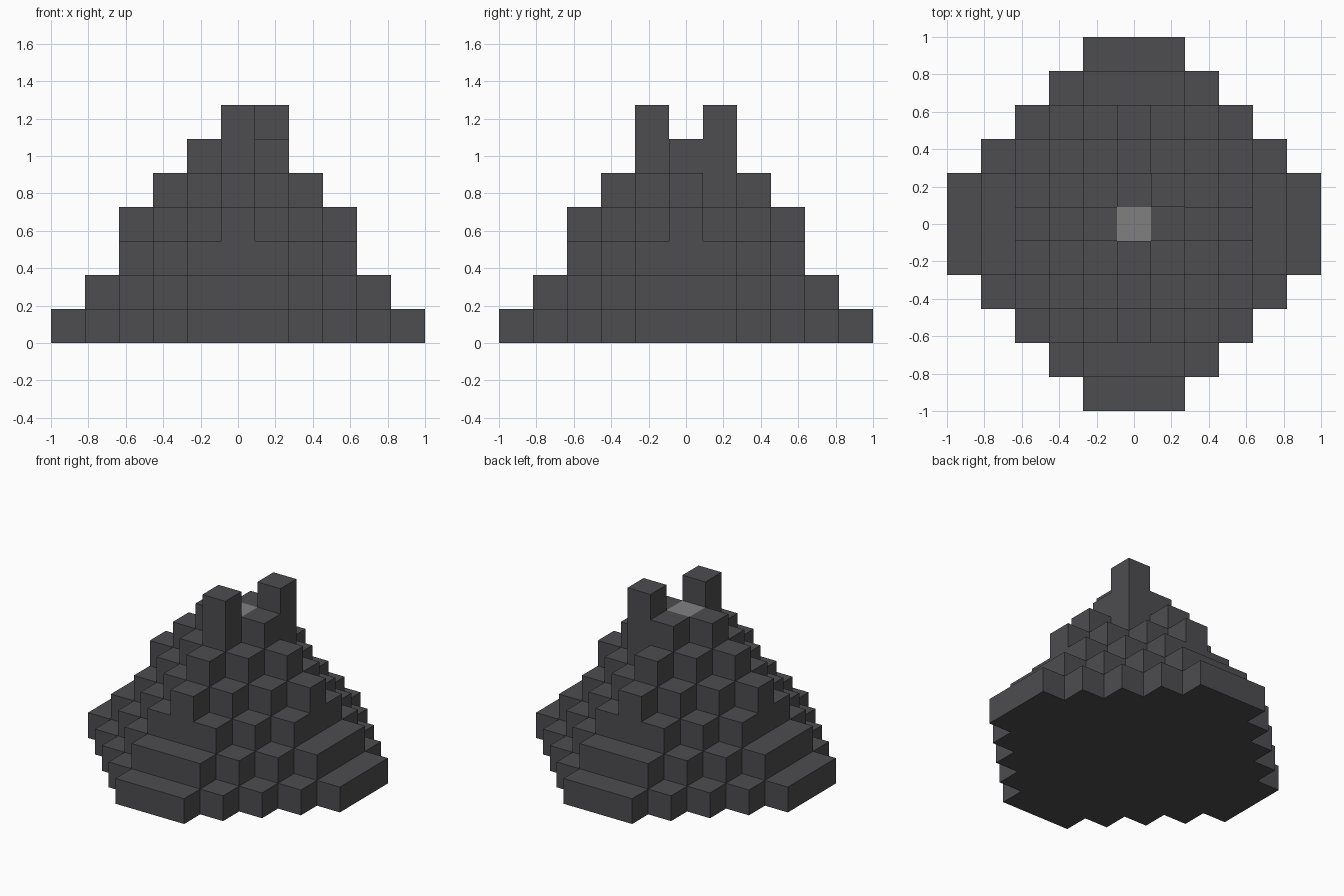
import bpy
import bmesh
from mathutils import Vector

if "Cube" in bpy.data.objects:
    bpy.data.objects.remove(bpy.data.objects["Cube"], do_unlink=True)

CELL = 2 / 11
AXES = [Vector(v) for v in ((1, 0, 0), (0, 1, 0), (0, 0, 1))]


def material(name, color):
    mat = bpy.data.materials.new(name)
    mat.use_nodes = True
    mat.diffuse_color = color
    mat.node_tree.nodes["Principled BSDF"].inputs["Base Color"].default_value = color
    return mat


def tier(level, radius, reach):
    """Cells of one layer: a diamond of given reach, clipped to a square radius."""
    span = range(-radius, radius + 1)
    return {(i, j, level) for i in span for j in span if abs(i) + abs(j) <= reach}


def build(name, cells, solid, mat):
    """Mesh the cells, leaving out faces that touch another solid cell."""
    bm = bmesh.new()
    for cell in sorted(cells):
        center = Vector(cell) + Vector((0, 0, 0.5))
        for a in range(3):
            for sign in (-1, 1):
                n = AXES[a] * sign
                if tuple(int(c) for c in Vector(cell) + n) in solid:
                    continue
                u = AXES[(a + 1) % 3] / 2
                v = AXES[(a + 2) % 3] * sign / 2
                mid = center + n / 2
                corners = (mid - u - v, mid + u - v, mid + u + v, mid - u + v)
                bm.faces.new([bm.verts.new(c * CELL) for c in corners])
    bmesh.ops.remove_doubles(bm, verts=bm.verts, dist=CELL / 100)
    mesh = bpy.data.meshes.new(name)
    bm.to_mesh(mesh)
    bm.free()
    mesh.materials.append(mat)
    obj = bpy.data.objects.new(name, mesh)
    bpy.context.collection.objects.link(obj)
    return obj


rock = material("dark rock", (0.075, 0.075, 0.081, 1))
ash = material("grey ash", (0.216, 0.216, 0.216, 1))

# Stepped mound: (square radius, diamond reach) for each layer
mound = set()
for level, (radius, reach) in enumerate([(5, 6), (4, 5), (3, 4), (3, 3), (2, 2), (1, 1)]):
    mound |= tier(level, radius, reach)

# Vent at the centre of the summit, and the two spires beside it
vent = {(0, 0, 5)}
front_spire = {(0, -1, 6)}
back_spire = {(1, 1, 5), (1, 1, 6)}
mound -= vent
solid = mound | vent | front_spire | back_spire

build("stepped_mound", mound, solid, rock)
build("front_spire", front_spire, solid, rock)
build("back_spire", back_spire, solid, rock)
build("summit_vent", vent, set(), ash)
